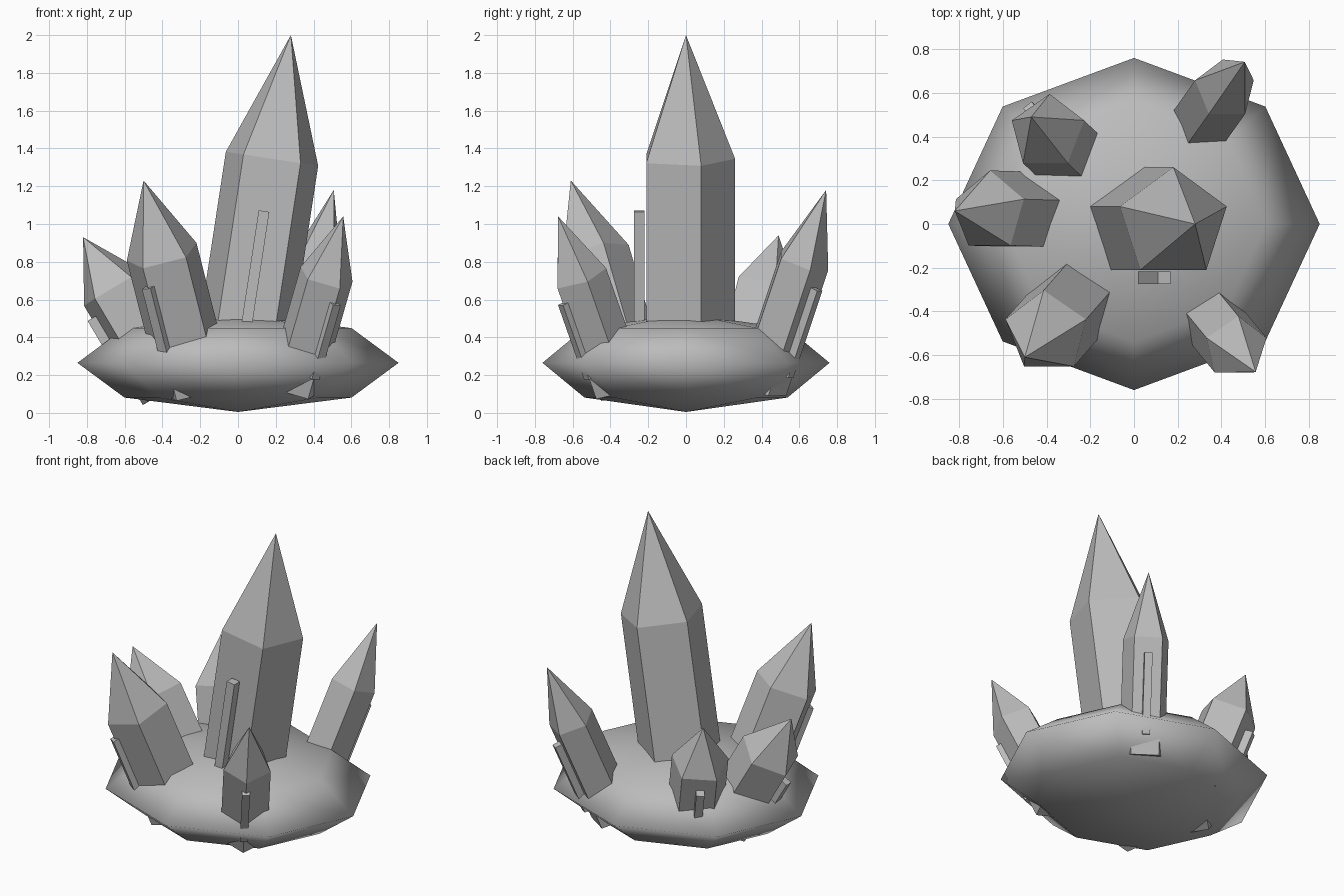
import bpy, bmesh, math
from mathutils import Vector, Matrix

if "Cube" in bpy.data.objects:
    bpy.data.objects.remove(bpy.data.objects["Cube"])

stone = bpy.data.materials.new("grey_stone")
stone.diffuse_color = (0.5, 0.5, 0.5, 1)
stone.use_nodes = True
stone.node_tree.nodes["Principled BSDF"].inputs["Base Color"].default_value = stone.diffuse_color


def make_object(name, bm, smooth=False):
    bmesh.ops.recalc_face_normals(bm, faces=bm.faces)
    for f in bm.faces:
        f.smooth = smooth
    mesh = bpy.data.meshes.new(name)
    bm.to_mesh(mesh)
    bm.free()
    mesh.materials.append(stone)
    ob = bpy.data.objects.new(name, mesh)
    bpy.context.collection.objects.link(ob)
    return ob


# Rock base: squashed eight-sided sphere, smooth shaded
bm = bmesh.new()
bmesh.ops.create_uvsphere(bm, u_segments=8, v_segments=4, radius=1)
bmesh.ops.transform(bm, verts=bm.verts, matrix=Matrix.Translation((0, 0, 0.265))
                    @ Matrix.Diagonal((0.85, 0.76, 0.26, 1)))
make_object("rock_base", bm, smooth=True)


def crystal(name, shoulder, tip, r, bar_angle, bar_gap, bar_w):
    """Five-sided leaning prism with a pointed tip and a thin bar on its side."""
    shoulder, tip = Vector(shoulder), Vector(tip)
    axis = (tip - shoulder).normalized()
    side = Vector((axis.z, 0, -axis.x)).normalized()
    back = axis.cross(side)
    length = (shoulder.z - 0.135) / axis.z      # prism runs down into the rock
    foot = shoulder - axis * length

    def place(u, v, w):
        return foot + side * u + back * v + axis * w

    bm = bmesh.new()
    angles = [math.radians(90 + 72 * i) for i in range(5)]
    low, high = [[bm.verts.new(place(r * math.cos(a), r * math.sin(a), w))
                  for a in angles] for w in (0, length)]
    apex = bm.verts.new(tip)
    bm.faces.new(low)
    for i in range(5):
        j = (i + 1) % 5
        bm.faces.new((low[i], low[j], high[j], high[i]))
        bm.faces.new((high[i], high[j], apex))
    make_object(name, bm)

    # Thin square bar along the outward side
    a = math.radians(bar_angle)
    out, across = (math.cos(a), math.sin(a)), (-math.sin(a), math.cos(a))
    bottom, top, h = 0.12, length - bar_gap, bar_w / 2
    bm = bmesh.new()
    bmesh.ops.create_cube(bm, size=1)
    for v in bm.verts:
        d = 0.95 * r + v.co.x * 2 * h
        s = v.co.y * 2 * h
        w = bottom if v.co.z < 0 else top
        v.co = place(out[0] * d + across[0] * s, out[1] * d + across[1] * s, w)
    make_object(name + "_bar", bm)


# name, shoulder centre, tip, radius, bar direction, bar gap below shoulder, bar width
crystal("main_crystal", (0.18, 0, 1.345), (0.28, 0, 2.0), 0.26, -90, 0.28, 0.057)
crystal("front_left_crystal", (-0.40, -0.496, 0.837), (-0.50, -0.61, 1.23), 0.20, -126, 0.11, 0.055)
crystal("front_right_crystal", (0.465, -0.565, 0.72), (0.557, -0.677, 1.04), 0.15, -54, 0.09, 0.048)
crystal("left_crystal", (-0.66, 0.055, 0.66), (-0.82, 0.06, 0.93), 0.19, 180, 0.08, 0.05)
crystal("back_left_crystal", (-0.397, 0.42, 0.66), (-0.47, 0.49, 0.94), 0.18, 130, 0.09, 0.05)
crystal("back_right_crystal", (0.417, 0.615, 0.80), (0.507, 0.742, 1.18), 0.145, 54, 0.10, 0.048)
